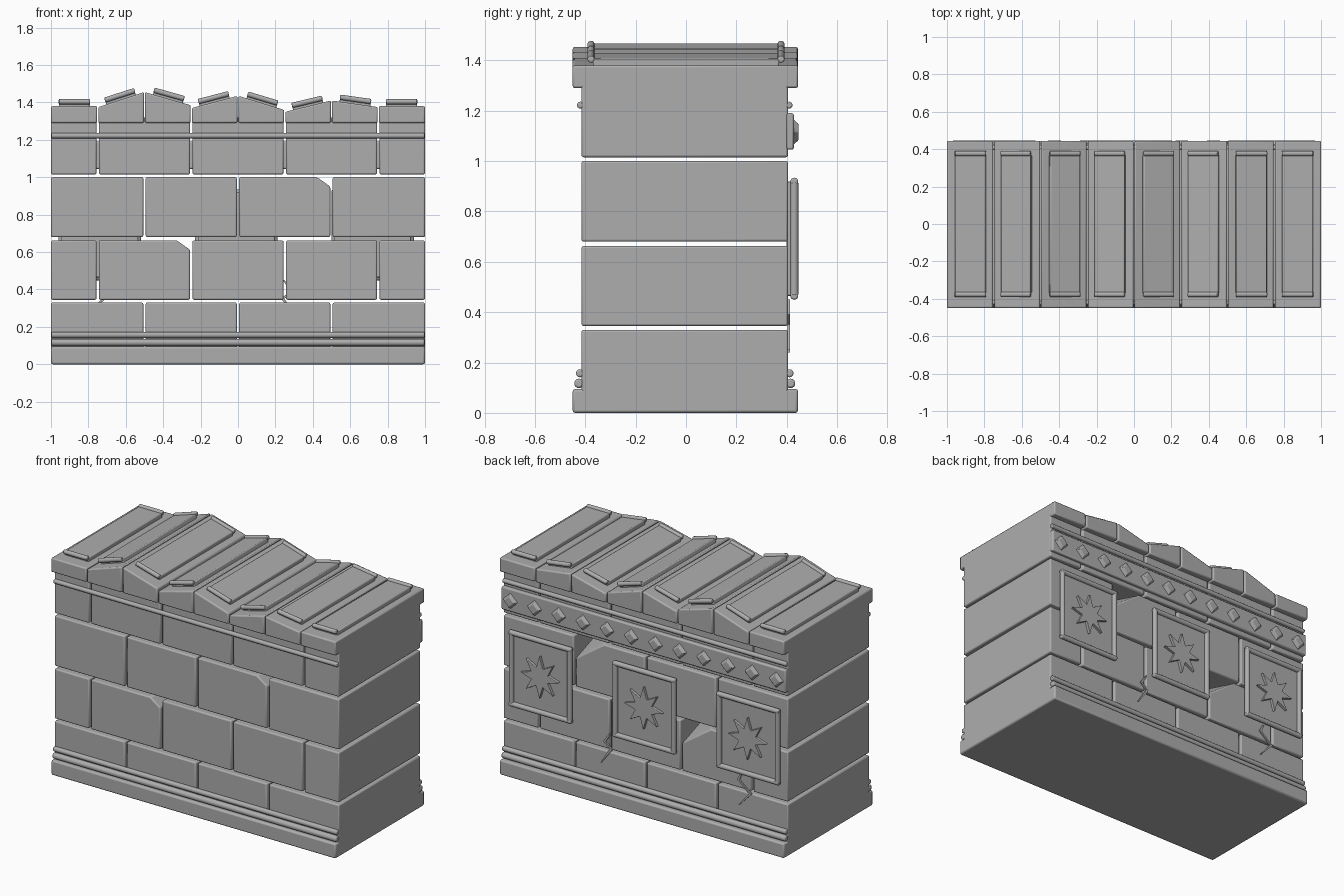
import bpy, bmesh, math
from mathutils import Vector, Matrix

if "Cube" in bpy.data.objects:
    bpy.data.objects.remove(bpy.data.objects["Cube"])

stone = bpy.data.materials.new("grey_stone")
stone.use_nodes = True
GREY = (0.42, 0.42, 0.42, 1)
stone.diffuse_color = GREY
stone.node_tree.nodes["Principled BSDF"].inputs["Base Color"].default_value = GREY


def finish(name, bm, matrix=None, bevel=0.0, segments=2):
    """Turn a bmesh into a bevelled, smooth-shaded stone object."""
    bmesh.ops.recalc_face_normals(bm, faces=bm.faces)
    mesh = bpy.data.meshes.new(name)
    bm.to_mesh(mesh)
    bm.free()
    mesh.materials.append(stone)
    obj = bpy.data.objects.new(name, mesh)
    bpy.context.scene.collection.objects.link(obj)
    if matrix:
        obj.matrix_world = matrix
    if bevel:
        mod = obj.modifiers.new("edge_bevel", 'BEVEL')
        mod.width = bevel
        mod.segments = segments
        mod.limit_method = 'ANGLE'
    bpy.ops.object.select_all(action='DESELECT')
    obj.select_set(True)
    bpy.context.view_layer.objects.active = obj
    bpy.ops.object.shade_smooth_by_angle(angle=math.radians(35))
    return obj


def prism(name, outline, y0, y1, bevel=0.008, matrix=None, cuts=()):
    """Extrude an x-z outline from y0 to y1; cuts are (point, normal) planes."""
    bm = bmesh.new()
    face = bm.faces.new([bm.verts.new((x, y0, z)) for x, z in outline])
    grown = bmesh.ops.extrude_face_region(bm, geom=[face])["geom"]
    verts = [v for v in grown if isinstance(v, bmesh.types.BMVert)]
    bmesh.ops.translate(bm, verts=verts, vec=(0, y1 - y0, 0))
    for point, normal in cuts:
        geom = bm.verts[:] + bm.edges[:] + bm.faces[:]
        cut = bmesh.ops.bisect_plane(bm, geom=geom, plane_co=point,
                                     plane_no=normal, clear_outer=True)
        edges = [e for e in cut["geom_cut"] if isinstance(e, bmesh.types.BMEdge)]
        bmesh.ops.edgeloop_fill(bm, edges=edges)
    return finish(name, bm, matrix, bevel)


def rect(x0, x1, z0, z1):
    return [(x0, z0), (x1, z0), (x1, z1), (x0, z1)]


def star(outer, inner, points=8):
    ring = []
    for i in range(points * 2):
        r = inner if i % 2 else outer
        a = math.pi * i / points + math.pi / 2
        ring.append((r * math.cos(a), r * math.sin(a)))
    return ring


def roll(name, a, b, radius, matrix=None):
    """Round moulding bar between two points."""
    a, b = Vector(a), Vector(b)
    turn = (b - a).to_track_quat('Z', 'Y').to_matrix().to_4x4()
    bm = bmesh.new()
    bmesh.ops.create_cone(bm, cap_ends=True, segments=14, radius1=radius, radius2=radius,
                          depth=(b - a).length, matrix=Matrix.Translation((a + b) / 2) @ turn)
    return finish(name, bm, matrix, radius * 0.4)


FRONT, BACK, GAP = -0.415, 0.405, 0.0065


def chip_cuts(x, z):
    """Broken top corner, growing deeper toward the back."""
    through = (Vector((x, 0, z - 0.05)), Vector((0.05, 0, 0.07)).normalized())
    p, q, r = (Vector((x - 0.2, BACK, z)), Vector((x, BACK, z - 0.14)), Vector((x, 0.02, z)))
    n = (q - p).cross(r - p).normalized()
    if n.z < 0:
        n = -n
    return [through, (q, n)]


# Wall courses of full-depth blocks with open joints
half_joints = [-1, -0.5, 0, 0.5, 1]
quarter_joints = [-1, -0.75, -0.25, 0.25, 0.75, 1]
courses = [
    ("bottom", 0.02, 0.33, half_joints, None),
    ("lower", 0.345, 0.662, quarter_joints, 1),
    ("upper", 0.68, 1.0, half_joints, 2),
    ("top", 1.015, 1.32, quarter_joints, None),
]
for label, z0, z1, joints, chipped in courses:
    for i, (a, b) in enumerate(zip(joints, joints[1:])):
        x0 = a if a == -1 else a + GAP
        x1 = b if b == 1 else b - GAP
        cuts = chip_cuts(x1, z1) if i == chipped else ()
        prism(f"{label}_block_{i + 1}", rect(x0, x1, z0, z1), FRONT, BACK, cuts=cuts)

# Plinth slab and round mouldings on front and back
prism("plinth", rect(-1, 1, 0, 0.095), -0.45, 0.445, bevel=0.01)
for side, y in (("front", FRONT), ("back", BACK)):
    s = 1 if y > 0 else -1
    for label, z, r, out in (("base", 0.117, 0.019, 0.01), ("upper_base", 0.157, 0.016, 0.006),
                             ("cornice", 1.222, 0.014, 0.004)):
        yy = y + s * out
        roll(f"{side}_{label}_moulding", (-0.998, yy, z), (0.998, yy, z), r)

# Coping stones with sloping tops, each with a slab, end rolls and a star boss
slopes = [(1.38, 1.38), (1.375, 1.455), (1.455, 1.385), (1.37, 1.435),
          (1.435, 1.36), (1.35, 1.41), (1.41, 1.375), (1.38, 1.38)]
for i, (za, zb) in enumerate(slopes):
    x0, x1 = -1 + i * 0.25, -0.75 + i * 0.25
    a = x0 if i == 0 else x0 + 0.003
    b = x1 if i == 7 else x1 - 0.003
    prism(f"coping_stone_{i + 1}", [(a, 1.29), (b, 1.29), (b, zb), (a, za)], -0.45, 0.445)
    tilt = Matrix.Rotation(-math.atan2(zb - za, 0.25), 4, 'Y')
    seat = Matrix.Translation(((x0 + x1) / 2, 0, (za + zb) / 2)) @ tilt
    prism(f"coping_slab_{i + 1}", rect(-0.083, 0.083, -0.01, 0.026), -0.37, 0.37, 0.006, seat)
    for y in (-0.377, 0.377):
        roll(f"coping_roll_{i + 1}", (-0.084, y, 0.024), (0.084, y, 0.024), 0.014, seat)
    lay_flat = seat @ Matrix.Rotation(math.pi / 2, 4, 'X')
    prism(f"coping_star_{i + 1}", star(0.052, 0.036), -0.015, 0.068, 0.004,
          lay_flat @ Matrix.Rotation(math.pi, 4, 'X'))

# Diamond frieze across the back
prism("frieze_band", rect(-1, 1, 1.045, 1.19), BACK - 0.01, 0.428, bevel=0.008)
for i in range(12):
    bm = bmesh.new()
    bmesh.ops.create_cone(bm, cap_ends=True, segments=4, radius1=0.056, radius2=0.034, depth=0.025)
    place = Matrix.Translation((0.935 - i * 0.17, 0.434, 1.115))
    finish(f"frieze_diamond_{i + 1}", bm, place @ Matrix.Rotation(-math.pi / 2, 4, 'X'), 0.003)

# Framed star panels on the back
for label, x in (("left", 0.72), ("middle", -0.01), ("right", -0.74)):
    x0, x1, z0, z1, y = x - 0.205, x + 0.205, 0.465, 0.918, 0.43
    prism(f"{label}_panel", rect(x0, x1, z0, z1), BACK - 0.005, 0.427, 0.004)
    for z in (z0, z1):
        roll(f"{label}_panel_rail", (x0 - 0.014, y, z), (x1 + 0.014, y, z), 0.016)
    for xx in (x0, x1):
        roll(f"{label}_panel_stile", (xx, y, z0), (xx, y, z1), 0.016)
    prism(f"{label}_panel_star", star(0.135, 0.062), 0.42, 0.446, 0.003,
          Matrix.Translation((x, 0, (z0 + z1) / 2)))

# Thin zigzag cracks on the back
cracks = {"left_crack": [(0.245, 0.45), (0.285, 0.39), (0.24, 0.35), (0.31, 0.25)],
          "right_crack": [(-0.68, 0.45), (-0.655, 0.4), (-0.74, 0.33), (-0.66, 0.24)]}
for name, path in cracks.items():
    widths = (0.004, 0.009, 0.009, 0.003)
    left = [(x - w, z) for (x, z), w in zip(path, widths)]
    right = [(x + w, z) for (x, z), w in zip(path, widths)]
    prism(name, left + right[::-1], BACK - 0.002, BACK + 0.008, 0)
